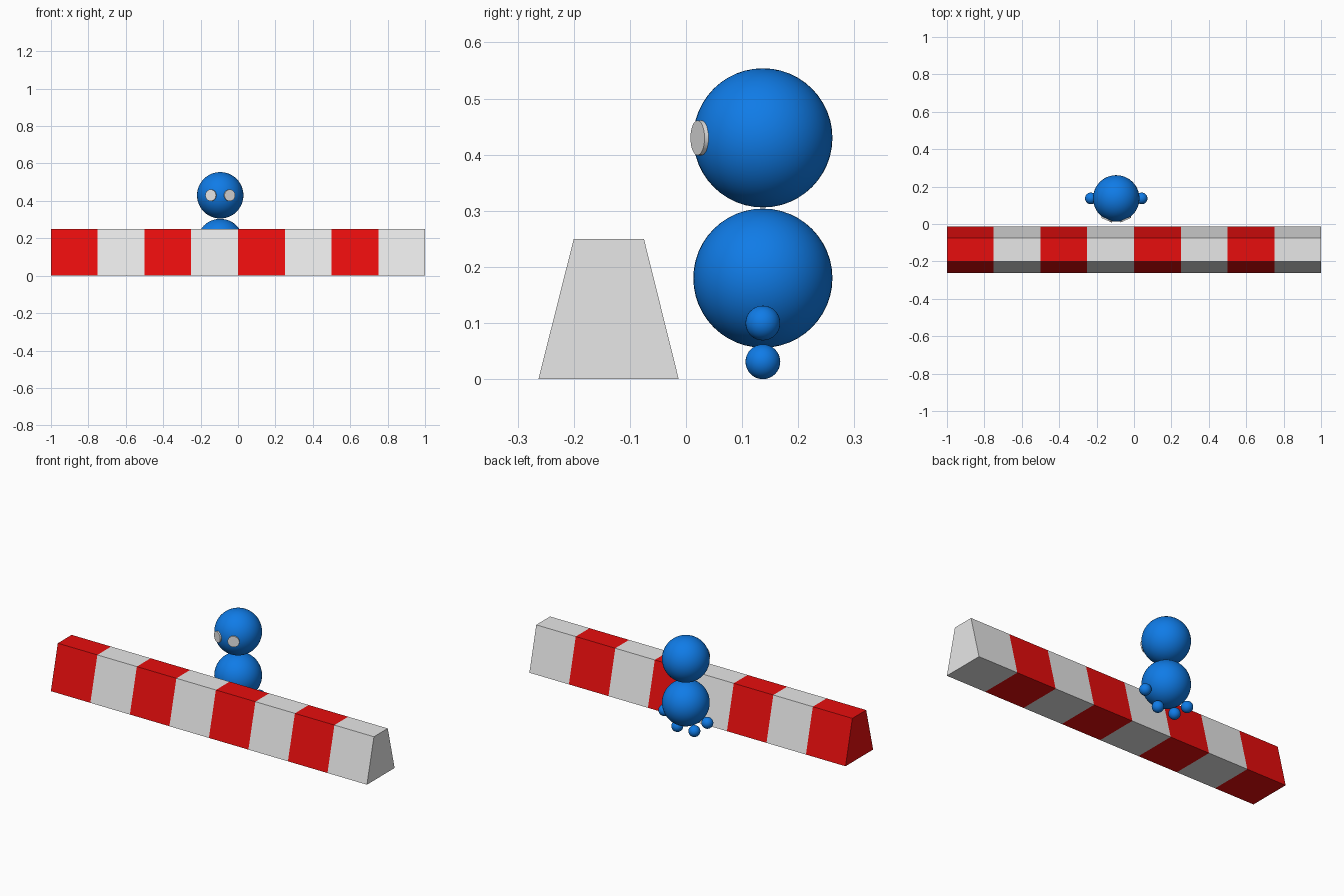
import bpy, bmesh, math
from mathutils import Vector

if "Cube" in bpy.data.objects:
    bpy.data.objects.remove(bpy.data.objects["Cube"])


def material(name, rgb):
    m = bpy.data.materials.new(name)
    m.diffuse_color = (*rgb, 1)
    m.use_nodes = True
    m.node_tree.nodes["Principled BSDF"].inputs["Base Color"].default_value = m.diffuse_color
    return m


RED = material("red", (0.8, 0.004, 0.004))
WHITE = material("white", (0.8, 0.8, 0.8))
BLUE = material("blue", (0.005, 0.2, 0.8))

# striped barrier: trapezoid section extruded along x in eight bands
PROFILE = [(-0.263, 0), (-0.013, 0), (-0.075, 0.25), (-0.2, 0.25)]
bm = bmesh.new()
rings = [[bm.verts.new((-1 + 0.25 * i, y, z)) for y, z in PROFILE] for i in range(9)]
for i in range(8):
    for j in range(4):
        k = (j + 1) % 4
        f = bm.faces.new((rings[i][j], rings[i][k], rings[i + 1][k], rings[i + 1][j]))
        f.material_index = i % 2
bm.faces.new(rings[0]).material_index = 0
bm.faces.new(rings[8]).material_index = 1
bmesh.ops.recalc_face_normals(bm, faces=bm.faces)
mesh = bpy.data.meshes.new("barrier")
bm.to_mesh(mesh)
bm.free()
mesh.materials.append(RED)
mesh.materials.append(WHITE)
bpy.context.collection.objects.link(bpy.data.objects.new("barrier", mesh))

CX, CY = -0.095, 0.137


def ball(name, dx, z, r, seg=48):
    bpy.ops.mesh.primitive_uv_sphere_add(segments=seg, ring_count=seg // 2,
                                         radius=r, location=(CX + dx, CY, z))
    ob = bpy.context.object
    ob.name = name
    ob.data.materials.append(BLUE)
    bpy.ops.object.shade_smooth()


# figure behind the barrier
ball("body", 0, 0.18, 0.124)
ball("head", 0, 0.43, 0.124)
for side, s in (("left", -1), ("right", 1)):
    ball(side + "_hand", s * 0.136, 0.1, 0.031, 32)
    ball(side + "_foot", s * 0.054, 0.031, 0.031, 32)
    # eye: thin disc facing outwards from the head
    a = math.radians(24)
    d = Vector((s * math.sin(a), -math.cos(a), 0))
    bpy.ops.mesh.primitive_cylinder_add(vertices=32, radius=0.031, depth=0.009,
                                        location=Vector((CX, CY, 0.43)) + d * 0.123)
    eye = bpy.context.object
    eye.name = side + "_eye"
    eye.rotation_euler = d.to_track_quat('Z', 'Y').to_euler()
    eye.data.materials.append(WHITE)
    bpy.ops.object.shade_smooth_by_angle()
